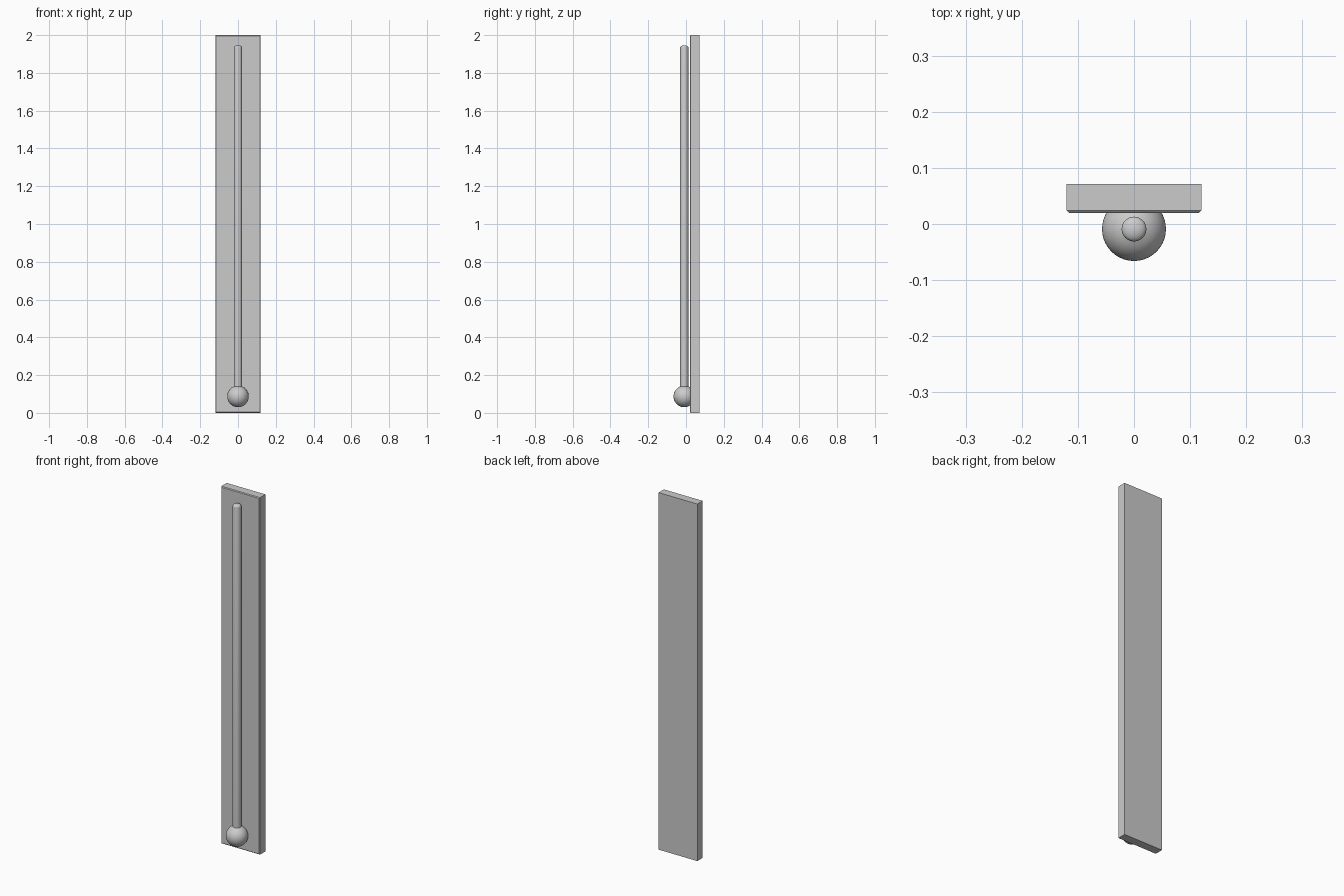
import bpy, bmesh, math
from mathutils import Matrix, Vector

if "Cube" in bpy.data.objects:
    bpy.data.objects.remove(bpy.data.objects["Cube"])


def finish(bm, name):
    mesh = bpy.data.meshes.new(name)
    bm.to_mesh(mesh)
    bm.free()
    obj = bpy.data.objects.new(name, mesh)
    bpy.context.collection.objects.link(obj)
    return obj


# backing board, with a fine chamfer around its front face
bm = bmesh.new()
bmesh.ops.create_cube(bm, size=1)
bmesh.ops.scale(bm, vec=(0.24, 0.051, 2.0), verts=bm.verts)
bmesh.ops.translate(bm, vec=(0, 0.0455, 1.0), verts=bm.verts)
front_edges = [e for e in bm.edges if all(v.co.y < 0.03 for v in e.verts)]
bmesh.ops.bevel(bm, geom=front_edges, offset=0.004, segments=1,
                profile=0.5, affect='EDGES')
finish(bm, "backing_board")

# thermometer tube and bulb, turned as one profile of (radius, height)
bulb_r, bulb_z, tube_r, tube_top, cap_h = 0.057, 0.087, 0.022, 1.946, 0.012
neck = math.pi - math.asin(tube_r / bulb_r)
profile = []
for i in range(19):
    a = neck * i / 18
    profile.append((bulb_r * math.sin(a), bulb_z - bulb_r * math.cos(a)))
for i in range(7):
    a = math.pi / 2 * i / 6
    profile.append((tube_r * math.cos(a), tube_top - cap_h + cap_h * math.sin(a)))

bm = bmesh.new()
verts = [bm.verts.new((r, 0, z)) for r, z in profile]
edges = [bm.edges.new(pair) for pair in zip(verts, verts[1:])]
bmesh.ops.spin(bm, geom=verts + edges, cent=(0, 0, 0), axis=(0, 0, 1),
               angle=math.tau, steps=40, use_duplicate=False)
bmesh.ops.remove_doubles(bm, verts=bm.verts, dist=1e-5)
bmesh.ops.recalc_face_normals(bm, faces=bm.faces)
bmesh.ops.translate(bm, vec=(0, -0.009, 0), verts=bm.verts)
tube = finish(bm, "tube_and_bulb")
bpy.context.view_layer.objects.active = tube
tube.select_set(True)
bpy.ops.object.shade_smooth_by_angle(angle=math.radians(40))
